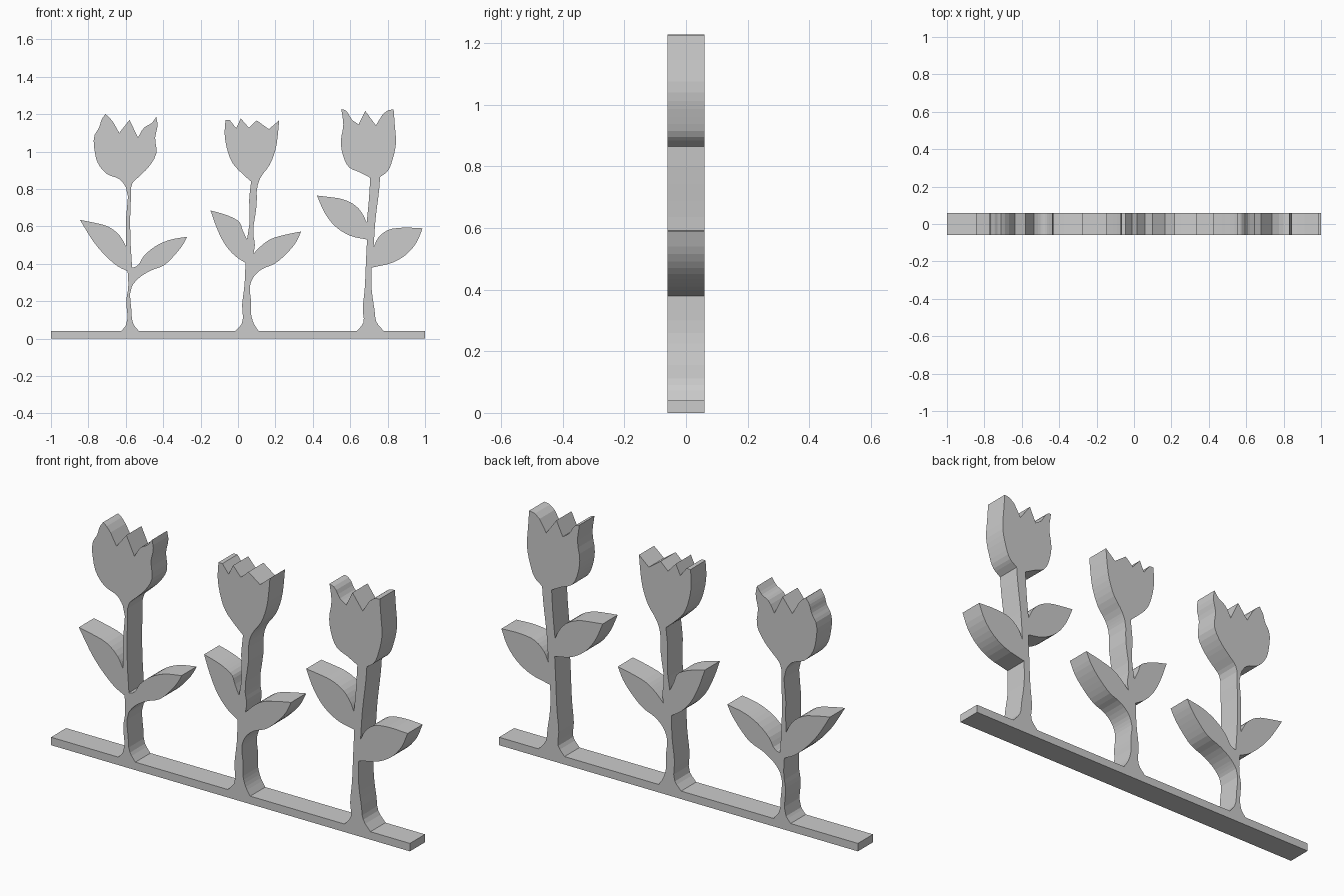
import bpy, bmesh
from math import radians
from mathutils import Vector

DEPTH = 0.12     # thickness along y
BAR_TOP = 0.04   # height of the ground bar


def smooth_outline(pts, steps=3, corner=48):
    """Rounds an outline with Catmull-Rom arcs, keeping sharp tips and notches."""
    p = [Vector(q) for q in pts]
    n = len(p)

    def tangent(i):
        a, b = p[i] - p[i - 1], p[(i + 1) % n] - p[i]
        if a.angle(b) > radians(corner):
            return None
        d = (a.normalized() * b.length + b.normalized() * a.length)
        return d.normalized()

    out = []
    for i in range(n - 1):
        a, b = p[i], p[i + 1]
        chord = b - a
        ta, tb = tangent(i) if i else None, tangent(i + 1) if i < n - 2 else None
        ta = ta * chord.length if ta else chord
        tb = tb * chord.length if tb else chord
        for k in range(steps):
            t = k / steps
            out.append((2*t**3 - 3*t**2 + 1) * a + (t**3 - 2*t**2 + t) * ta
                       + (3*t**2 - 2*t**3) * b + (t**3 - t**2) * tb)
    return out + [p[-1]]


def extrude_outline(name, pts):
    """Slab from an x-z outline, centred on y = 0."""
    bm = bmesh.new()
    face = bm.faces.new([bm.verts.new((q[0], -DEPTH / 2, q[1])) for q in pts])
    ext = bmesh.ops.extrude_face_region(bm, geom=[face], use_keep_orig=True)
    moved = [e for e in ext["geom"] if isinstance(e, bmesh.types.BMVert)]
    bmesh.ops.translate(bm, verts=moved, vec=(0, DEPTH, 0))
    bmesh.ops.recalc_face_normals(bm, faces=bm.faces[:])
    mesh = bpy.data.meshes.new(name)
    bm.to_mesh(mesh)
    bm.free()
    obj = bpy.data.objects.new(name, mesh)
    bpy.context.collection.objects.link(obj)
    return obj


def tulip(name, stem_left, leaf_left, blossom, stem_right, leaf_right, foot_right):
    """One continuous outline, clockwise from the left foot to the right foot."""
    extrude_outline(name, smooth_outline(
        stem_left + leaf_left + blossom + stem_right + leaf_right + foot_right))


# Ground bar
extrude_outline("ground_bar", [(-1, 0), (1, 0), (1, BAR_TOP), (-1, BAR_TOP)])

# Left tulip
tulip(
    "tulip_left",
    stem_left=[(-.625, .04), (-.60, .07), (-.597, .21), (-.587, .27), (-.59, .36)],
    leaf_left=[(-.64, .385), (-.70, .435), (-.77, .515), (-.815, .585), (-.845, .635),
               (-.77, .62), (-.69, .597), (-.63, .548), (-.598, .49)],
    blossom=[(-.598, .65), (-.60, .81), (-.63, .85), (-.70, .88), (-.75, .94),
             (-.766, 1.0), (-.766, 1.09), (-.742, 1.13), (-.73, 1.17), (-.71, 1.2),
             (-.69, 1.185), (-.635, 1.1), (-.58, 1.17), (-.535, 1.075), (-.50, 1.13),
             (-.465, 1.15), (-.437, 1.185), (-.43, 1.145), (-.443, 1.075),
             (-.437, .99), (-.48, .915), (-.525, .87), (-.565, .83)],
    stem_right=[(-.573, .74), (-.575, .53), (-.566, .38)],
    leaf_right=[(-.545, .385), (-.505, .44), (-.44, .495), (-.375, .525), (-.272, .545),
                (-.29, .51), (-.34, .445), (-.395, .393), (-.475, .36), (-.54, .315)],
    foot_right=[(-.567, .28), (-.57, .155), (-.56, .08), (-.53, .04)],
)

# Middle tulip
tulip(
    "tulip_middle",
    stem_left=[(-.015, .04), (.02, .08), (.022, .18), (.035, .29), (.04, .405)],
    leaf_left=[(-.013, .44), (-.067, .50), (-.115, .595), (-.147, .685),
               (-.09, .67), (-.035, .65), (.01, .62), (.025, .58), (.048, .53)],
    blossom=[(.062, .625), (.06, .745), (.07, .84), (.025, .88), (-.03, .94),
             (-.06, 1.02), (-.071, 1.09), (-.067, 1.17), (-.045, 1.17), (-.01, 1.125),
             (.015, 1.177), (.058, 1.128), (.10, 1.167), (.165, 1.12), (.22, 1.167),
             (.215, 1.11), (.20, 1.01), (.17, .93), (.12, .86)],
    stem_right=[(.105, .82), (.10, .715), (.082, .555), (.09, .50), (.083, .455)],
    leaf_right=[(.125, .497), (.17, .53), (.25, .555), (.338, .573),
                (.31, .515), (.255, .45), (.195, .40), (.125, .37), (.08, .325)],
    foot_right=[(.064, .28), (.07, .20), (.07, .13), (.085, .08), (.11, .04)],
)

# Right tulip
tulip(
    "tulip_right",
    stem_left=[(.635, .04), (.67, .085), (.667, .155), (.677, .26), (.684, .41), (.69, .53)],
    leaf_left=[(.60, .55), (.52, .60), (.465, .67), (.422, .765),
               (.49, .757), (.56, .745), (.63, .71), (.67, .66), (.688, .62)],
    blossom=[(.70, .745), (.707, .86), (.65, .89), (.595, .915), (.56, .985),
             (.55, 1.05), (.563, 1.145), (.552, 1.228), (.575, 1.22), (.61, 1.17),
             (.645, 1.145), (.68, 1.218), (.737, 1.14), (.80, 1.22), (.832, 1.226),
             (.838, 1.145), (.844, 1.04), (.827, .96), (.80, .895), (.76, .865)],
    stem_right=[(.755, .80), (.735, .635), (.725, .49)],
    leaf_right=[(.75, .54), (.80, .58), (.875, .593), (.987, .59),
                (.955, .515), (.90, .45), (.835, .41), (.715, .38)],
    foot_right=[(.715, .26), (.73, .155), (.74, .09), (.78, .04)],
)
